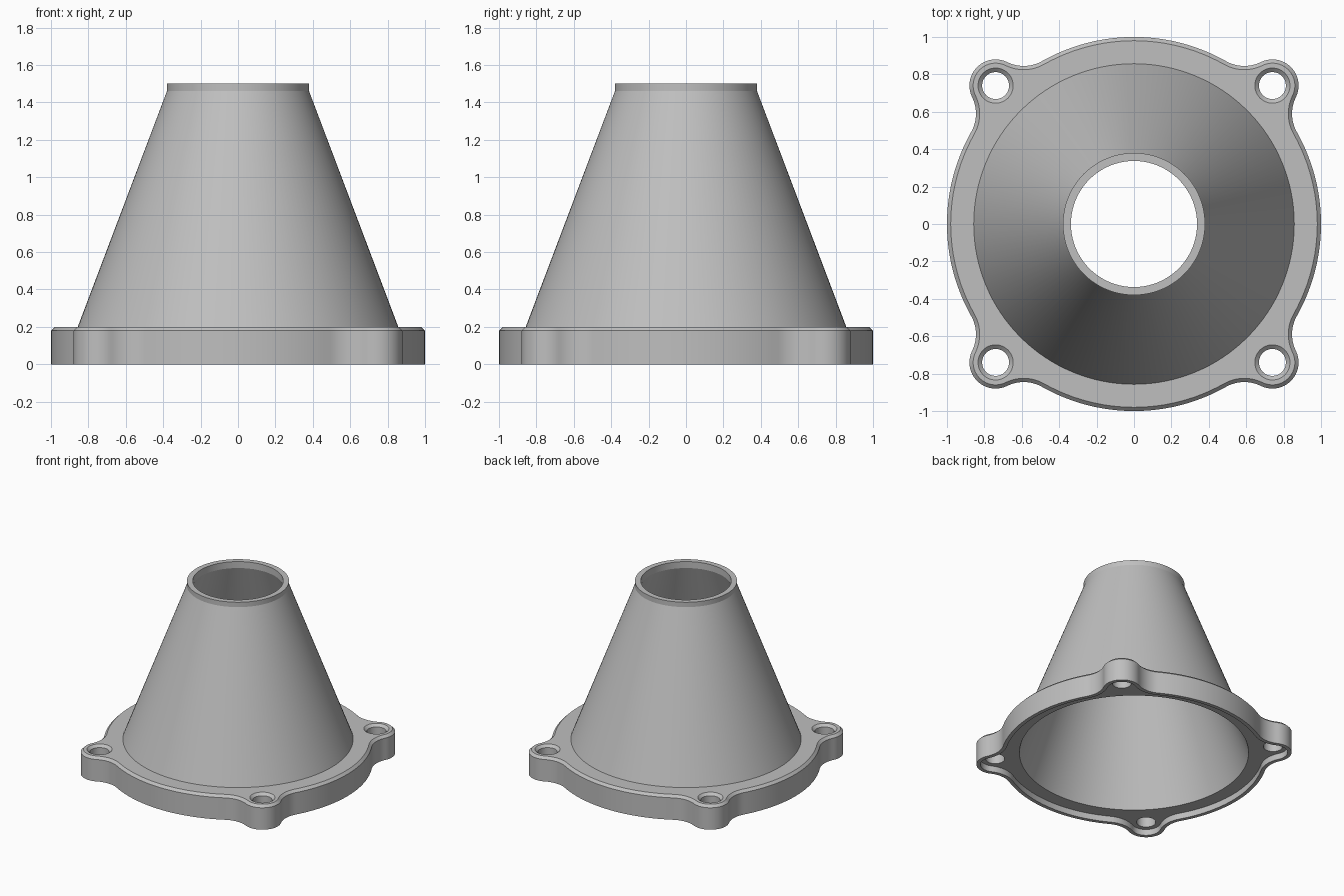
import bpy, bmesh, math
from math import cos, sin, pi

if "Cube" in bpy.data.objects:
    bpy.data.objects.remove(bpy.data.objects["Cube"], do_unlink=True)

# Main dimensions
LUG, LUG_R, FILLET = 0.74, 0.14, 0.2      # lug centre offset, lug radius, blend radius
TOP, RECESS, CHAMFER, LIP = 0.2, 0.05, 0.02, 0.03
CONE_OUT, CONE_IN = 0.857, 0.86           # cone radii where it meets the flange
SEGMENTS = 128

grey = bpy.data.materials.new("plain grey")
grey.use_nodes = True
colour = (0.52, 0.52, 0.52, 1)
grey.diffuse_color = colour
grey.node_tree.nodes["Principled BSDF"].inputs["Base Color"].default_value = colour


def arc(centre, radius, start, end, n):
    """Points on an arc, without its last point."""
    steps = [start + (end - start) * i / n for i in range(n)]
    return [(centre[0] + radius * cos(a), centre[1] + radius * sin(a)) for a in steps]


def circle(radius, centre=(0, 0), n=SEGMENTS):
    return arc(centre, radius, 0, 2 * pi, n)


def outline(inset):
    """Round flange with four blended lugs, offset inwards by inset."""
    reach, near, far = 1 + FILLET, LUG_R + FILLET, LUG * math.sqrt(2)
    spread = math.acos((reach**2 + far**2 - near**2) / (2 * reach * far))
    a = pi / 4 - spread
    c = (reach * cos(a), reach * sin(a))
    to_lug = math.atan2(LUG - c[1], LUG - c[0])
    quarter = arc((0, 0), 1 - inset, -a, a, 24)
    quarter += arc(c, FILLET + inset, a + pi, to_lug, 12)
    quarter += arc((LUG, LUG), LUG_R - inset, to_lug - pi, 1.5 * pi - to_lug, 24)
    quarter += arc((c[1], c[0]), FILLET + inset, pi / 2 - to_lug, -pi / 2 - a, 12)
    points = []
    for _ in range(4):
        points += quarter
        quarter = [(-y, x) for x, y in quarter]
    return points


def skin(bm, sections):
    """Join a chain of (points, height) loops; return first and last loop."""
    loops = [[bm.verts.new((x, y, z)) for x, y in pts] for pts, z in sections]
    for low, high in zip(loops, loops[1:]):
        for i in range(len(low)):
            bm.faces.new((low[i - 1], low[i], high[i], high[i - 1]))
    return loops[0], loops[-1]


def fill(bm, loops, up):
    """Flat face bounded by the first loop, with the others as openings."""
    edges = []
    for loop in loops:
        for i in range(len(loop)):
            pair = (loop[i - 1], loop[i])
            edges.append(bm.edges.get(pair) or bm.edges.new(pair))
    result = bmesh.ops.triangle_fill(bm, edges=edges, use_beauty=True)
    for face in result["geom"]:
        if isinstance(face, bmesh.types.BMFace):
            face.normal_update()
            if face.normal.z * up < 0:
                face.normal_flip()


def finish(bm, name):
    mesh = bpy.data.meshes.new(name)
    bm.to_mesh(mesh)
    bm.free()
    mesh.materials.append(grey)
    obj = bpy.data.objects.new(name, mesh)
    bpy.context.collection.objects.link(obj)
    bpy.ops.object.select_all(action="DESELECT")
    obj.select_set(True)
    bpy.context.view_layer.objects.active = obj
    bpy.ops.object.shade_smooth_by_angle(angle=math.radians(15))


# Flange: recess wall, lip, outer wall and top chamfer
bm = bmesh.new()
bottom, top = skin(bm, [(outline(LIP), RECESS), (outline(LIP), 0), (outline(0), 0),
                        (outline(0), TOP - CHAMFER), (outline(CHAMFER), TOP)])
top_loops, bottom_loops = [top], [bottom]

# Countersunk bolt holes, one in each lug
for sx in (-1, 1):
    for sy in (-1, 1):
        centre = (sx * LUG, sy * LUG)
        wide, bore = circle(0.094, centre, 48), circle(0.072, centre, 48)
        upper, lower = skin(bm, [(wide, TOP), (bore, TOP - CHAMFER), (bore, RECESS)])
        top_loops.append(upper)
        bottom_loops.append(lower)

# Flat flange faces, open where the cone passes through
for loops, radius, z, up in ((top_loops, CONE_OUT, TOP, 1), (bottom_loops, CONE_IN, RECESS, -1)):
    loops.append([bm.verts.new((x, y, z)) for x, y in circle(radius)])
    fill(bm, loops, up)
finish(bm, "flange")

# Hollow cone with a short straight collar at the top
bm = bmesh.new()
profile = [(CONE_OUT, TOP), (0.38, 1.46), (0.38, 1.5), (0.337, 1.5), (0.337, 1.447), (CONE_IN, RECESS)]
skin(bm, [(circle(r), z) for r, z in profile])
finish(bm, "cone")
